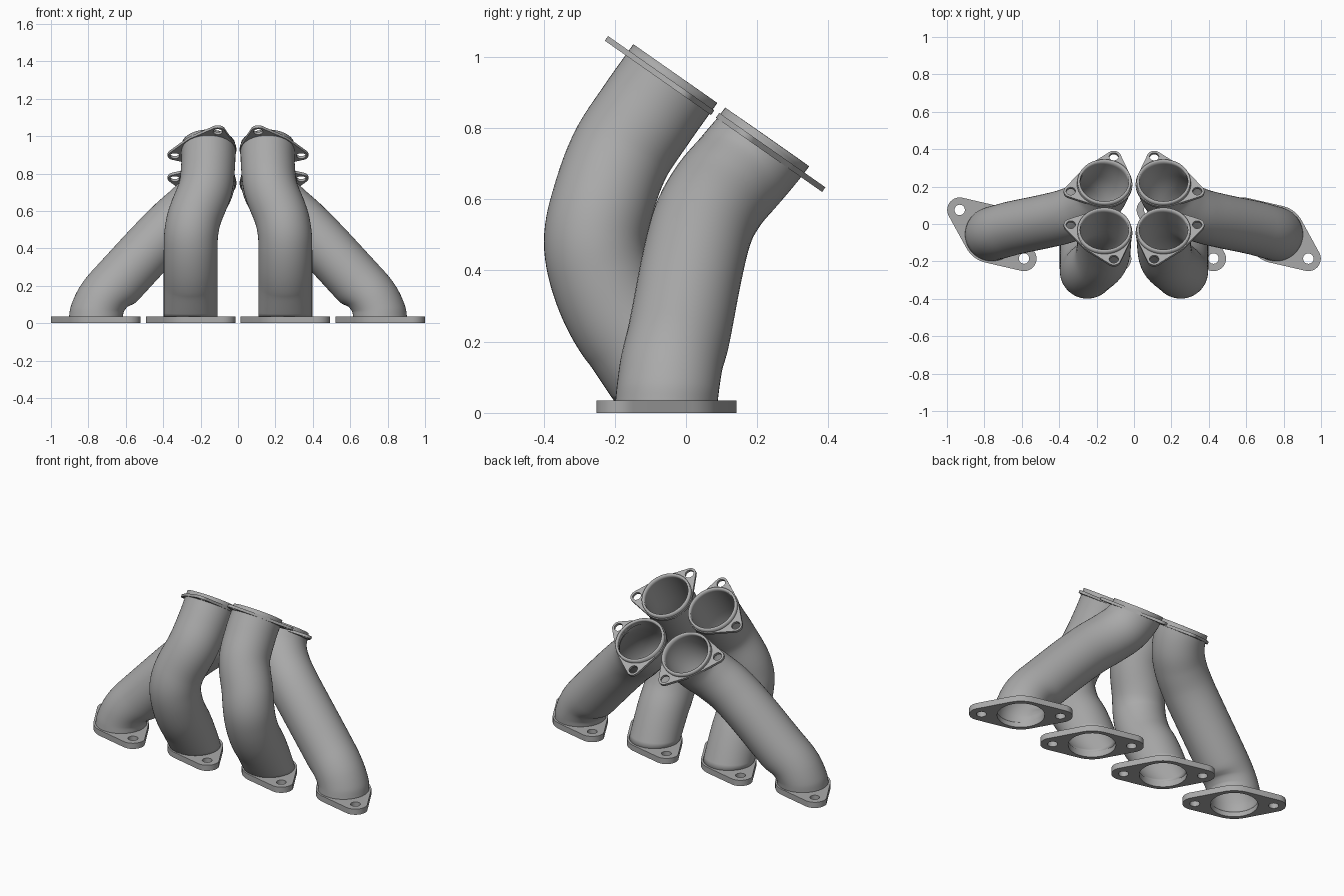
import bpy, bmesh, math
from mathutils import Vector, Matrix
from mathutils.geometry import convex_hull_2d, interpolate_bezier

cube = bpy.data.objects.get("Cube")
if cube:
    bpy.data.objects.remove(cube, do_unlink=True)

metal = bpy.data.materials.new("cast grey metal")
metal.use_nodes = True
GREY = (0.4, 0.4, 0.4, 1)
metal.diffuse_color = GREY
metal.node_tree.nodes["Principled BSDF"].inputs["Base Color"].default_value = GREY

TILT = math.radians(-35)                       # outlet planes lean to the back
OUT = Vector((0, -math.sin(TILT), math.cos(TILT)))
UP = Vector((0, 0, 1))
RADIUS, WALL = 0.144, 0.014


def finish(obj):
    obj.data.materials.clear()
    obj.data.materials.append(metal)
    bpy.ops.object.select_all(action='DESELECT')
    obj.select_set(True)
    bpy.context.view_layer.objects.active = obj
    bpy.ops.object.shade_smooth_by_angle(angle=math.radians(35))


def circle(x, y, r, n=48):
    return [(x + r * math.cos(math.tau * i / n), y + r * math.sin(math.tau * i / n))
            for i in range(n)]


def flange(name, ring, lugs, lug_r, bore, bolt_r, thick, matrix):
    """Plate wrapped around a ring and its bolt lugs, with bored holes."""
    pts = circle(0, 0, ring, 64)
    for x, y in lugs:
        pts += circle(x, y, lug_r, 32)
    outline = [pts[i] for i in convex_hull_2d([Vector(p) for p in pts])]
    loops = [outline, circle(0, 0, bore)] + [circle(x, y, bolt_r, 20) for x, y in lugs]
    cu = bpy.data.curves.new(name, 'CURVE')
    cu.dimensions, cu.fill_mode, cu.extrude = '2D', 'BOTH', thick / 2
    for loop in loops:
        sp = cu.splines.new('POLY')
        sp.points.add(len(loop) - 1)
        for p, (x, y) in zip(sp.points, loop):
            p.co = (x, y, 0, 1)
        sp.use_cyclic_u = True
    tmp = bpy.data.objects.new(name + " outline", cu)
    bpy.context.collection.objects.link(tmp)
    bpy.context.view_layer.update()
    mesh = bpy.data.meshes.new_from_object(
        tmp.evaluated_get(bpy.context.evaluated_depsgraph_get()))
    bpy.data.objects.remove(tmp, do_unlink=True)
    bm = bmesh.new()
    bm.from_mesh(mesh)
    bmesh.ops.remove_doubles(bm, verts=bm.verts, dist=0.0002)
    bmesh.ops.recalc_face_normals(bm, faces=bm.faces)
    bm.to_mesh(mesh)
    bm.free()
    obj = bpy.data.objects.new(name, mesh)
    bpy.context.collection.objects.link(obj)
    obj.matrix_world = matrix
    finish(obj)


def pipe(name, path, seg=48, steps=6):
    """Round tube swept along a smooth path, level at the foot, tilted at the top."""
    p = [Vector(q) for q in path]
    last = len(p) - 1
    tan = [(p[min(i + 1, last)] - p[max(i - 1, 0)]).normalized() for i in range(last + 1)]
    tan[last] = OUT
    line = []
    for i in range(last):
        k = (p[i + 1] - p[i]).length / 3
        line += interpolate_bezier(p[i], p[i] + tan[i] * k, p[i + 1] - tan[i + 1] * k,
                                   p[i + 1], steps + 1)[:-1]
    line.append(p[last])
    bm = bmesh.new()
    rings, run = [], 0
    for i, c in enumerate(line):
        t = (line[min(i + 1, len(line) - 1)] - line[max(i - 1, 0)]).normalized()
        if i:
            run += (c - line[i - 1]).length
        t = OUT if i == len(line) - 1 else UP.lerp(t, min(1, run / 0.25)).normalized()
        turn = UP.rotation_difference(t).to_matrix()
        rings.append([bm.verts.new(c + turn @ Vector((x, y, 0)))
                      for x, y in circle(0, 0, RADIUS, seg)])
    for a, b in zip(rings, rings[1:]):
        for j in range(seg):
            n = (j + 1) % seg
            bm.faces.new((a[j], a[n], b[n], b[j]))
    mesh = bpy.data.meshes.new(name)
    bm.to_mesh(mesh)
    bm.free()
    obj = bpy.data.objects.new(name, mesh)
    bpy.context.collection.objects.link(obj)
    finish(obj)
    wall = obj.modifiers.new("wall", 'SOLIDIFY')
    wall.thickness, wall.offset = WALL, -1


# Runner centre lines for the +x side, foot to outlet
FRONT_TOP = Vector((0.158, -0.03, 0.953))
REAR_TOP = Vector((0.158, 0.228, 0.775))
inner_path = [(0.253, -0.055, 0.03), (0.253, -0.135, 0.185), (0.253, -0.2, 0.29),
              (0.253, -0.24, 0.39), (0.25, -0.255, 0.48), (0.232, -0.24, 0.57),
              (0.175, -0.187, 0.72), (0.16, -0.11, 0.84), FRONT_TOP]
outer_path = [(0.76, -0.055, 0.03), (0.752, -0.05, 0.075), (0.715, -0.04, 0.14),
              (0.64, -0.02, 0.22), (0.45, 0.02, 0.425), (0.34, 0.05, 0.535),
              (0.25, 0.095, 0.615), (0.185, 0.155, 0.685), REAR_TOP]

FOOT_LUGS = [(-0.172, 0.13), (0.172, -0.13)]
for side, s in (("left", 1), ("right", -1)):
    for kind, path, top, v in (("inner", inner_path, FRONT_TOP, -1),
                               ("outer", outer_path, REAR_TOP, 1)):
        label = f"{side}_{kind}"
        pipe(label + "_runner", [(x * s, y, z) for x, y, z in path])
        # foot flange, same way round on every runner
        flange(label + "_foot_flange", 0.155, FOOT_LUGS, 0.067, 0.13, 0.028, 0.035,
               Matrix.Translation((path[0][0] * s, -0.055, 0.0175)))
        # outlet flange just under the rim, lugs mirrored by side and row
        lugs = [(-0.05 * s, 0.177 * v), (0.18 * s, -0.048 * v)]
        spot = Vector((top.x * s, top.y, top.z)) - OUT * 0.03
        flange(label + "_outlet_flange", 0.149, lugs, 0.038, 0.132, 0.025, 0.016,
               Matrix.Translation(spot) @ Matrix.Rotation(TILT, 4, 'X'))
